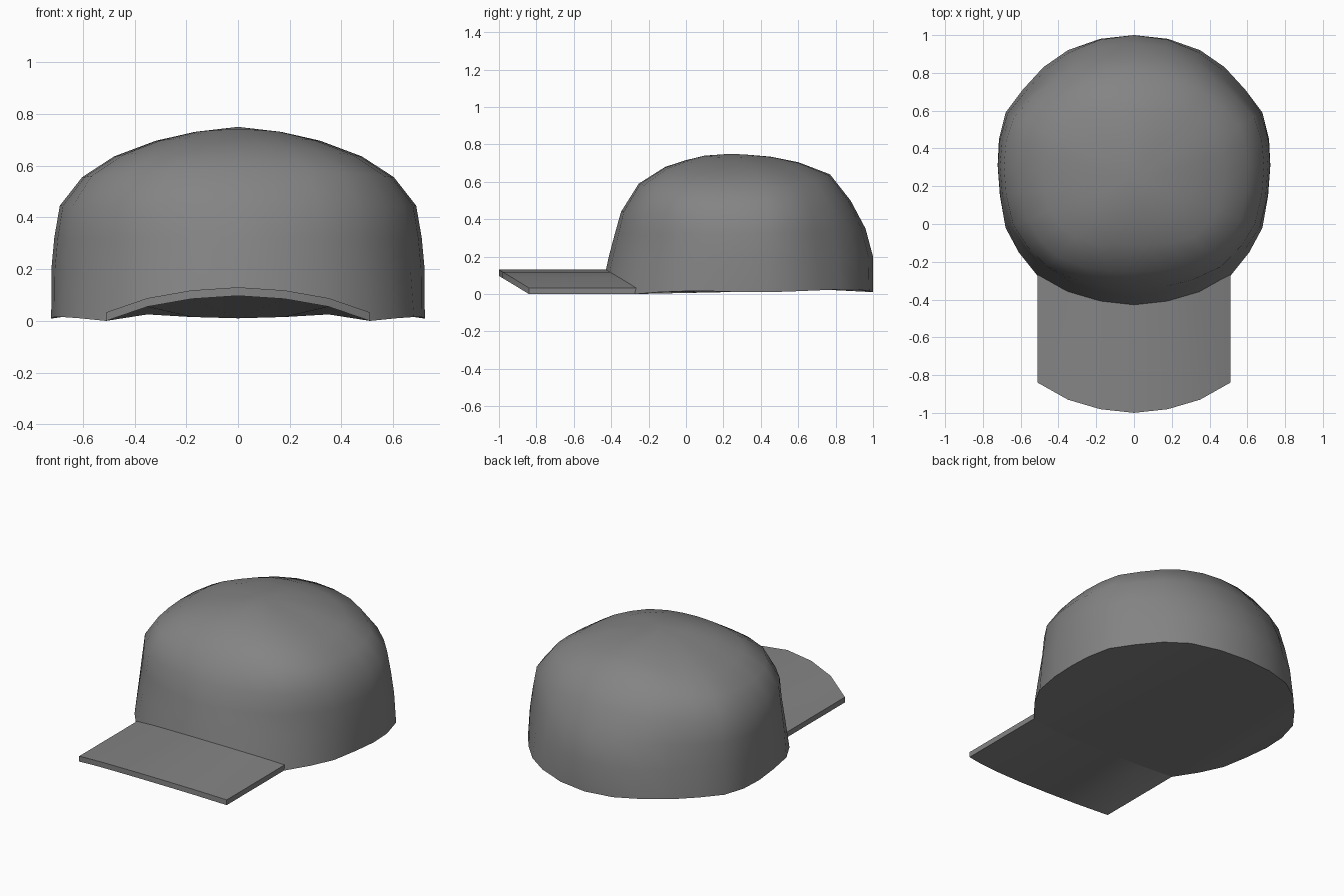
import bpy, math

if "Cube" in bpy.data.objects:
    bpy.data.objects.remove(bpy.data.objects["Cube"])

CENTRE_Y, TOP_Z = 0.24, 0.75

# Darker grey cloth
cloth = bpy.data.materials.new("grey_cloth")
cloth.diffuse_color = (.23, .23, .23, 1)
cloth.use_nodes = True
cloth.node_tree.nodes["Principled BSDF"].inputs["Base Color"].default_value = cloth.diffuse_color

# Right half of the lower rim, from the middle of the back to the middle of the front
half_rim = [(0, 1, .01), (.18, .98, .015), (.35, .92, .025), (.48, .83, .025),
            (.59, .71, .02), (.68, .59, .015), (.715, .45, .01), (.722, .31, .01),
            (.71, .15, .015), (.68, -.02, .015), (.61, -.15, .01), (.51, -.275, 0),
            (.35, -.365, .055), (.18, -.415, .085), (0, -.435, .097)]
rim = half_rim + [(-x, y, z) for x, y, z in half_rim[-2:0:-1]]

# Crown profiles above the rim: (fraction of rim radius, height)
side = [(1, .2), (.985, .32), (.955, .445), (.835, .555), (.665, .635), (.445, .695), (.235, .73)]
front = [(.967, .2), (.92, .32), (.87, .44), (.73, .59), (.52, .68), (.36, .715), (.21, .74)]
back = [(1, .2), (.947, .35), (.842, .5), (.697, .64), (.474, .705), (.276, .735), (.118, .745)]
# Extra fullness of the crown's diagonals at each level
front_bump = [-.03, -.03, -.005, .03, .03, .02, .01]
back_bump = [-.025, -.025, 0, .01, .015, .02, .02]


def make_object(name, verts, faces, angle):
    mesh = bpy.data.meshes.new(name)
    mesh.from_pydata(verts, [], faces)
    mesh.update()
    mesh.materials.append(cloth)
    ob = bpy.data.objects.new(name, mesh)
    bpy.context.collection.objects.link(ob)
    bpy.ops.object.select_all(action='DESELECT')
    ob.select_set(True)
    bpy.context.view_layer.objects.active = ob
    # consistent outward normals
    bpy.ops.object.mode_set(mode='EDIT')
    bpy.ops.mesh.select_all(action='SELECT')
    bpy.ops.mesh.normals_make_consistent(inside=False)
    bpy.ops.object.mode_set(mode='OBJECT')
    bpy.ops.object.shade_smooth_by_angle(angle=math.radians(angle))
    return ob


# Crown: rings blended between the front, side and back profiles
n = len(rim)
verts = list(rim)
for k in range(len(side)):
    for x, y, _ in rim:
        dy = y - CENTRE_Y
        end, reach, bump = (back, .76, back_bump) if dy > 0 else (front, .675, front_bump)
        a, b = (x / .722) ** 2, (dy / reach) ** 2
        w = a / (a + b)
        r = w * side[k][0] + (1 - w) * end[k][0]
        z = w * side[k][1] + (1 - w) * end[k][1]
        r *= 1 + bump[k] * 4 * w * (1 - w)
        verts.append((x * r, CENTRE_Y + dy * r, z))
rings = len(side) + 1
faces = [(k * n + i, k * n + (i + 1) % n, (k + 1) * n + (i + 1) % n, (k + 1) * n + i)
         for k in range(rings - 1) for i in range(n)]
top = len(verts)
verts.append((0, CENTRE_Y, TOP_Z))
last = (rings - 1) * n
faces += [(last + i, last + (i + 1) % n, top) for i in range(n)]

# Underside: strips running from the front rim to the back rim, both halves
for i in range(6):
    faces.append((i, i + 1, 13 - i, 14 - i))
    faces.append(tuple((n - v) % n for v in (i, 14 - i, 13 - i, i + 1)))
faces += [(6, 7, 8), (22, 20, 21)]
make_object("crown", verts, faces, 50)

# Brim: the arched front of the rim drawn straight forward
cols = rim[11:18]
LENGTH, THICK = .565, .033
verts = []
for x, y, z in cols:
    verts += [(x, y, z), (x, y - LENGTH, z),
              (x, y - LENGTH, z + THICK), (x, y + .01, z + THICK)]
m = len(cols)
faces = [(4 * i + a, 4 * i + (a + 1) % 4, 4 * i + 4 + (a + 1) % 4, 4 * i + 4 + a)
         for i in range(m - 1) for a in range(3)]
faces += [(3, 2, 1, 0), tuple(4 * (m - 1) + a for a in range(4))]
make_object("brim", verts, faces, 30)
